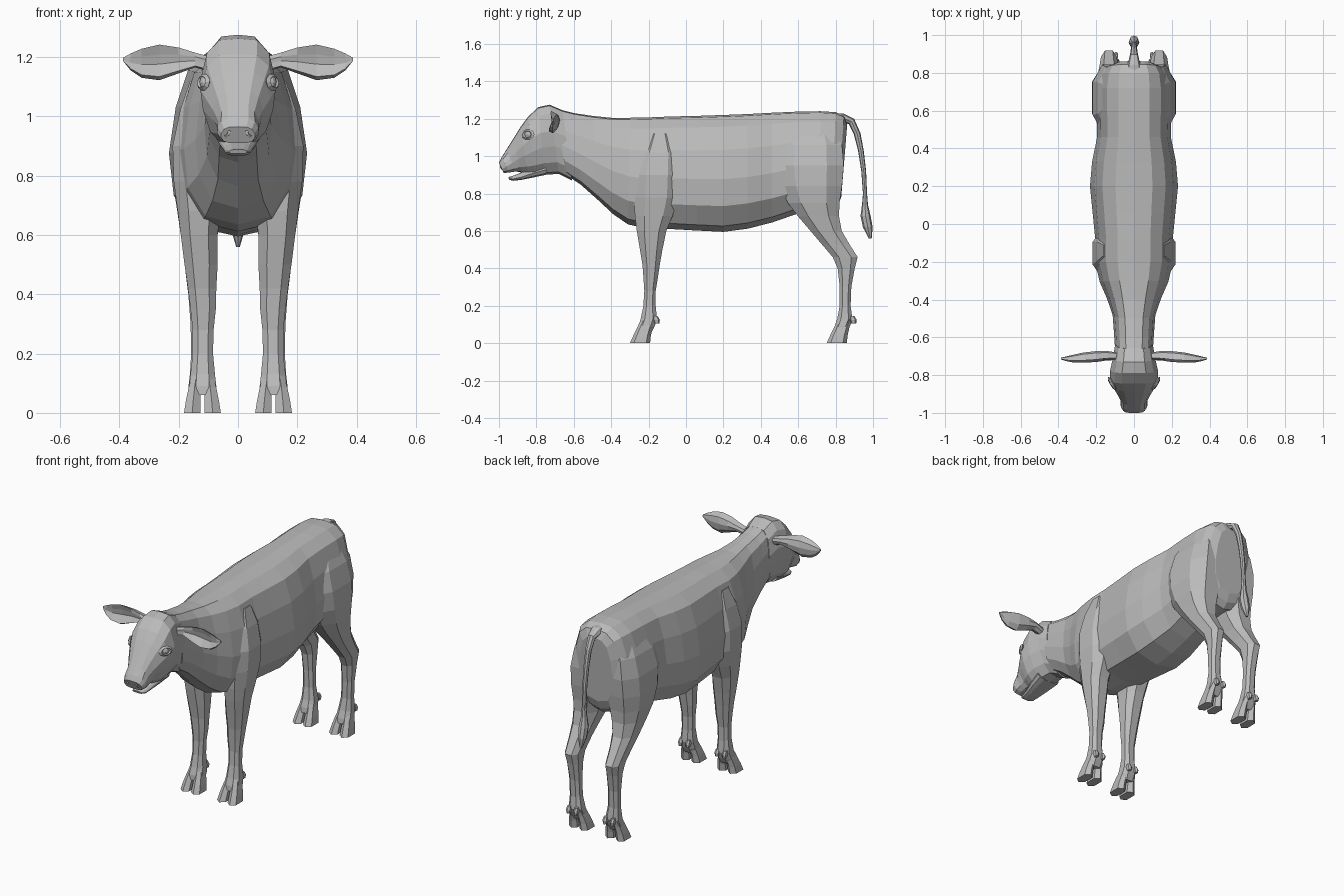
import bpy, bmesh, math
from mathutils import Vector

hide = bpy.data.materials.new("plain grey")
hide.diffuse_color = (0.5, 0.5, 0.5, 1)


def finish(name, bm, mirror=False):
    bmesh.ops.recalc_face_normals(bm, faces=bm.faces)
    me = bpy.data.meshes.new(name)
    bm.to_mesh(me)
    bm.free()
    me.materials.append(hide)
    ob = bpy.data.objects.new(name, me)
    bpy.context.collection.objects.link(ob)
    if mirror:
        ob.modifiers.new("mirror", 'MIRROR').use_mirror_merge = False
    return ob


def loft(name, rings, mirror=False):
    """Skin a list of point rings and cap both ends."""
    bm = bmesh.new()
    vs = [[bm.verts.new(p) for p in r] for r in rings]
    n = len(vs[0])
    for a, b in zip(vs, vs[1:]):
        for i in range(n):
            j = (i + 1) % n
            bm.faces.new((a[i], a[j], b[j], b[i]))
    bm.faces.new(vs[0])
    bm.faces.new(vs[-1])
    return finish(name, bm, mirror)


# half cross-sections as (width fraction, height fraction)
TORSO = [(0, 1), (.42, .985), (.72, .9), (.9, .7), (1, .45), (.93, .22), (.6, .05), (0, 0)]
HEAD = [(0, 1), (.5, .985), (.82, .87), (1, .62), (.93, .4), (.74, .17), (.42, .03), (0, 0)]
MUZZLE = [(0, 1), (.5, .98), (.8, .85), (.97, .6), (1, .38), (.85, .12), (.5, 0), (0, 0)]


def upright(shape, ty, tz, by, bz, w):
    """Ring from a top point, a bottom point and a half width."""
    full = shape + [(-x, t) for x, t in shape[-2:0:-1]]
    return [Vector((x * w, by + (ty - by) * t, bz + (tz - bz) * t)) for x, t in full]


def level(z, x0, x1, y0, y1, n=8, power=.8, tilt=0):
    """Horizontal ring filling an x and y range."""
    pts = []
    for i in range(n):
        a = math.tau * (i + .5) / n
        c, s = math.cos(a), math.sin(a)
        x = math.copysign(abs(c) ** power, c)
        y = math.copysign(abs(s) ** power, s)
        pts.append(Vector(((x0 + x1) / 2 + x * (x1 - x0) / 2,
                           (y0 + y1) / 2 + y * (y1 - y0) / 2, z + tilt * y)))
    return pts


# torso and neck: top y, top z, bottom y, bottom z, half width
torso = [(-.70, 1.255, -.64, .90, .10), (-.60, 1.23, -.56, .845, .106),
         (-.50, 1.215, -.47, .765, .113), (-.40, 1.205, -.39, .69, .143),
         (-.30, 1.205, -.31, .635, .182), (-.20, 1.207, -.21, .612, .205),
         (-.08, 1.212, -.08, .61, .205), (.06, 1.215, .06, .602, .219),
         (.20, 1.22, .20, .595, .233), (.33, 1.225, .33, .612, .222),
         (.46, 1.232, .46, .645, .195), (.60, 1.238, .59, .69, .197),
         (.72, 1.24, .71, .70, .198), (.80, 1.235, .78, .70, .185),
         (.845, 1.215, .81, .73, .155), (.862, 1.17, .83, .78, .11)]
loft("torso", [upright(TORSO, *s) for s in torso])

# head and muzzle
head = [(-.66, 1.245, -.61, .87, .10), (-.73, 1.275, -.68, .905, .112),
        (-.79, 1.262, -.755, .90, .127), (-.845, 1.21, -.81, .895, .127),
        (-.885, 1.155, -.845, .90, .108), (-.925, 1.09, -.88, .912, .085)]
nose = [(-.96, 1.035, -.91, .918, .07), (-.985, .995, -.945, .912, .071),
        (-1.0, .965, -.975, .91, .058)]
loft("head", [upright(HEAD, *s) for s in head] + [upright(MUZZLE, *s) for s in nose])

# lower jaw
jaw = [(-.76, .97, -.74, .902, .075), (-.83, .94, -.82, .885, .062),
       (-.885, .91, -.88, .873, .048), (-.93, .893, -.925, .868, .042),
       (-.95, .888, -.945, .874, .03)]
loft("lower_jaw", [upright(MUZZLE, *s) for s in jaw])

# front legs: z, inner x, outer x, front y, back y
front = [(1.12, .05, .165, -.20, -.08), (1.02, .05, .20, -.255, -.035),
         (.90, .05, .226, -.28, -.03), (.78, .05, .222, -.285, -.035),
         (.68, .055, .208, -.28, -.065), (.60, .065, .197, -.268, -.10),
         (.50, .065, .184, -.25, -.122), (.42, .07, .172, -.236, -.137),
         (.35, .072, .163, -.23, -.148), (.28, .08, .155, -.225, -.16),
         (.20, .082, .155, -.23, -.16), (.13, .075, .163, -.245, -.152),
         (.09, .07, .168, -.258, -.165), (.06, .075, .165, -.26, -.18)]
loft("front_leg", [level(*s) for s in front], True)

# hind legs
hind = [(1.14, .04, .155, .56, .80), (1.06, .03, .195, .49, .845),
        (.95, .015, .225, .475, .855), (.84, .012, .23, .495, .845),
        (.75, .02, .222, .535, .83), (.68, .04, .21, .59, .825),
        (.60, .065, .197, .66, .838), (.53, .08, .186, .72, .878),
        (.46, .088, .178, .78, .922), (.40, .09, .17, .808, .905),
        (.30, .093, .162, .82, .886), (.20, .09, .16, .82, .882),
        (.13, .077, .165, .806, .892), (.09, .072, .17, .792, .876),
        (.06, .077, .167, .788, .86)]
loft("hind_leg", [level(*s) for s in hind], True)

# cloven hooves and dewclaws on each foot
for part, y in (("front", -.30), ("hind", .752)):
    for side, x, out in (("inner", .056, -1), ("outer", .124, 1)):
        xa, xb = x, x + .06
        mid = .12
        rings = []
        for z, k, f, b in ((.13, .55, .06, .14), (.085, .75, .04, .122),
                           (.04, .9, .018, .112), (0, 1, 0, .108)):
            edge = mid + out * .065 * k
            gap = mid + out * .004
            rings.append(level(z, min(edge, gap), max(edge, gap), y + f, y + b, 6, .7))
        loft(f"{part}_{side}_hoof", rings, True)
        c = mid + out * .024
        loft(f"{part}_{side}_dewclaw",
             [level(.145, c - .010, c + .010, y + .125, y + .148, 6),
              level(.125, c - .014, c + .014, y + .122, y + .160, 6),
              level(.105, c - .009, c + .009, y + .130, y + .158, 6)], True)

# ears: x, top z, bottom z, middle y, half thickness, cup depth
ears = [(.09, 1.20, 1.15, -.70, .02, 0), (.145, 1.215, 1.165, -.70, .028, .01),
        (.20, 1.232, 1.145, -.705, .032, .025), (.265, 1.242, 1.122, -.71, .03, .03),
        (.325, 1.228, 1.13, -.715, .022, .02), (.362, 1.212, 1.155, -.715, .013, .008),
        (.387, 1.198, 1.186, -.712, .005, 0)]
rings = []
for x, zt, zb, y, h, cup in ears:
    m, r = (zt + zb) / 2, (zt - zb) / 2
    rings.append([Vector((x, y + dy, m + dz)) for dy, dz in (
        (-h * .4, r), (-h + cup, r * .45), (-h + cup * 1.2, -r * .1), (-h * .8, -r * .8),
        (0, -r), (h * .8, -r * .55), (h, r * .1), (h * .7, r * .7))])
loft("ear", rings, True)


# eyeballs, eyelids and nostrils
def ring_band(name, centre, normal, ra, rb, thick, stretch=1.0):
    """Flattened oval torus facing along a normal."""
    q = Vector(normal).to_track_quat('Z', 'Y')
    bm = bmesh.new()
    rows = []
    for i in range(10):
        a = math.tau * i / 10
        row = []
        for j in range(4):
            b = math.tau * j / 4
            k = 1 + thick / rb * math.cos(b)
            p = Vector((ra * k * math.cos(a), rb * k * math.sin(a), thick * stretch * math.sin(b)))
            row.append(bm.verts.new(Vector(centre) + q @ p))
        rows.append(row)
    for i in range(10):
        for j in range(4):
            a, b, k = rows[i], rows[(i + 1) % 10], (j + 1) % 4
            bm.faces.new((a[j], b[j], b[k], a[k]))
    return finish(name, bm, True)


bm = bmesh.new()
bmesh.ops.create_uvsphere(bm, u_segments=10, v_segments=6, radius=.026)
bmesh.ops.translate(bm, verts=bm.verts, vec=(.105, -.838, 1.115))
finish("eyeball", bm, True)
ring_band("eyelid", (.116, -.845, 1.115), (.85, -.5, .12), .028, .02, .009)
ring_band("nostril", (.042, -.982, .948), (.6, -.8, .1), .015, .014, .006)

# tail: y, z, half width, half depth, ring lean
tail = [(.76, 1.20, .045, .03, -1.3), (.835, 1.205, .036, .024, -1.2),
        (.885, 1.185, .024, .02, -.8), (.915, 1.12, .018, .018, -.25),
        (.935, 1.03, .016, .015, -.1), (.95, .92, .014, .013, 0),
        (.957, .80, .013, .011, 0), (.957, .74, .018, .016, 0),
        (.96, .68, .028, .027, 0), (.972, .62, .024, .026, 0),
        (.985, .56, .006, .008, 0)]
rings = []
for y, z, w, d, lean in tail:
    r = []
    for i in range(8):
        a = math.tau * i / 8
        s = d * math.sin(a)
        r.append(Vector((w * math.cos(a), y + s * math.cos(lean), z - s * math.sin(lean))))
    rings.append(r)
loft("tail", rings)
